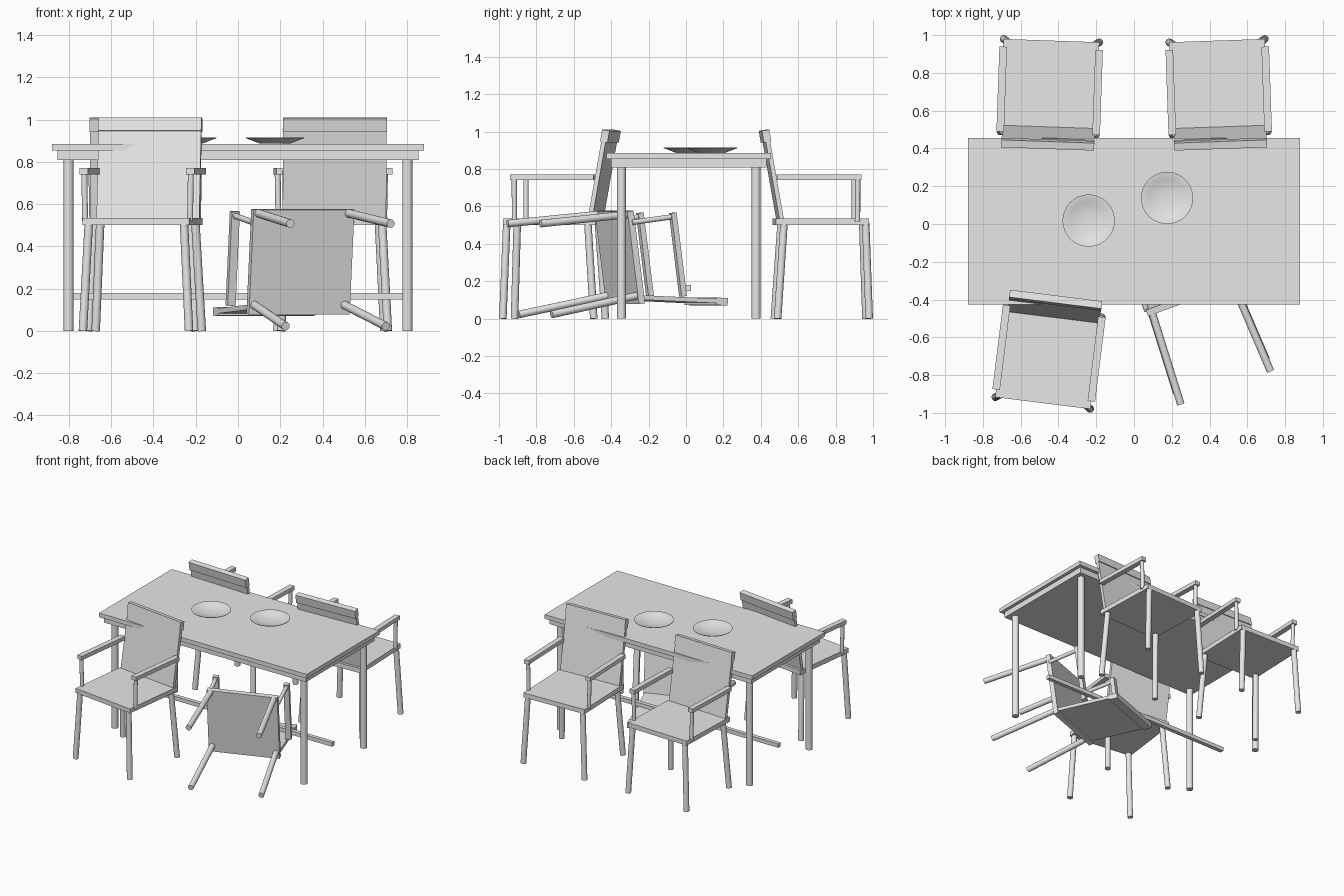
import bpy, bmesh
from math import radians, cos, sin, pi
from mathutils import Matrix, Vector

cube = bpy.data.objects.get("Cube")
if cube:
    bpy.data.objects.remove(cube, do_unlink=True)

# Single plain material
grey = bpy.data.materials.new("light_grey")
grey.use_nodes = True
grey.diffuse_color = (0.8, 0.8, 0.8, 1)
grey.node_tree.nodes["Principled BSDF"].inputs["Base Color"].default_value = (0.8, 0.8, 0.8, 1)


def finish(bm, name, matrix, smooth=False):
    bmesh.ops.recalc_face_normals(bm, faces=bm.faces[:])
    mesh = bpy.data.meshes.new(name)
    bm.to_mesh(mesh)
    bm.free()
    mesh.materials.append(grey)
    obj = bpy.data.objects.new(name, mesh)
    bpy.context.collection.objects.link(obj)
    obj.matrix_world = matrix
    if smooth:
        bpy.ops.object.select_all(action="DESELECT")
        obj.select_set(True)
        bpy.context.view_layer.objects.active = obj
        bpy.ops.object.shade_smooth_by_angle(angle=radians(35))
    return obj


def box(name, center, size, matrix=Matrix()):
    bm = bmesh.new()
    bmesh.ops.create_cube(bm, size=1, matrix=Matrix.Translation(center) @ Matrix.Diagonal((*size, 1)))
    return finish(bm, name, matrix)


def rod(name, start, end, radius, matrix=Matrix()):
    start, end = Vector(start), Vector(end)
    axis = end - start
    place = Matrix.Translation((start + end) / 2) @ axis.to_track_quat("Z", "Y").to_matrix().to_4x4()
    bm = bmesh.new()
    bmesh.ops.create_cone(bm, cap_ends=True, segments=24, radius1=radius, radius2=radius,
                          depth=axis.length, matrix=place)
    return finish(bm, name, matrix, smooth=True)


def lathe(name, profile, matrix, steps=48):
    bm = bmesh.new()
    points = [bm.verts.new((r, 0, z)) for r, z in profile]
    edges = [bm.edges.new(pair) for pair in zip(points, points[1:])]
    bmesh.ops.spin(bm, geom=points + edges, cent=(0, 0, 0), axis=(0, 0, 1),
                   angle=2 * pi, steps=steps)
    bmesh.ops.remove_doubles(bm, verts=bm.verts[:], dist=0.0005)
    return finish(bm, name, matrix, smooth=True)


def chair(label, matrix):
    # Seat board
    box(label + "_seat", (0, 0, 0.518), (0.508, 0.5, 0.035), matrix)
    # Leaning back panel with a thicker top rail
    lean = matrix @ Matrix.Translation((0, 0.218, 0.53)) @ Matrix.Rotation(radians(-10), 4, "X")
    box(label + "_back_panel", (0, 0, 0.21), (0.49, 0.024, 0.43), lean)
    box(label + "_back_rail", (0, 0.002, 0.453), (0.492, 0.04, 0.064), lean)
    for side, s in (("right", -1), ("left", 1)):
        # Splayed legs
        rod(f"{label}_front_leg_{side}", (s * 0.253, -0.25, 0), (s * 0.227, -0.232, 0.51), 0.02, matrix)
        rod(f"{label}_back_leg_{side}", (s * 0.253, 0.24, 0), (s * 0.227, 0.205, 0.51), 0.02, matrix)
        # Armrest and its post
        box(f"{label}_arm_{side}", (s * 0.254, 0.016, 0.755), (0.04, 0.45, 0.03), matrix)
        rod(f"{label}_arm_post_{side}", (s * 0.25, -0.188, 0.52), (s * 0.254, -0.188, 0.745), 0.014, matrix)


# Table
mid_y = 0.015
box("table_top", (0, mid_y, 0.869), (1.76, 0.88, 0.032))
box("table_apron", (0, mid_y, 0.831), (1.71, 0.83, 0.044))
box("table_stretcher", (0, mid_y - 0.004, 0.164), (1.6, 0.03, 0.03))
for x in (-0.802, 0.802):
    for y in (-0.36, 0.36):
        rod("table_leg", (x, mid_y + y, 0), (x, mid_y + y, 0.82), 0.024)

# Plates
plate = [(0, 0.001), (0.07, 0.001), (0.137, 0.027), (0.138, 0.03), (0.134, 0.03),
         (0.1, 0.019), (0.07, 0.011), (0.035, 0.007), (0, 0.006)]
for x, y in ((-0.24, 0.018), (0.175, 0.138)):
    lathe("plate", plate, Matrix.Translation((x, y, 0.885)))

# Upright chairs
for label, x, y, turn in (("back_right_chair", -0.446, 0.721, 178),
                          ("back_left_chair", 0.448, 0.721, 182),
                          ("front_right_chair", -0.452, -0.7, -7.1)):
    chair(label, Matrix.Translation((x, y, 0)) @ Matrix.Rotation(radians(turn), 4, "Z"))

# Chair tipped over on its back
chair("fallen_chair", Matrix.Translation((0.3, -0.366, 0.326))
      @ Matrix.Rotation(radians(20.3), 4, "Z") @ Matrix.Rotation(radians(-82.5), 4, "X")
      @ Matrix.Translation((0, 0, -0.505)))
